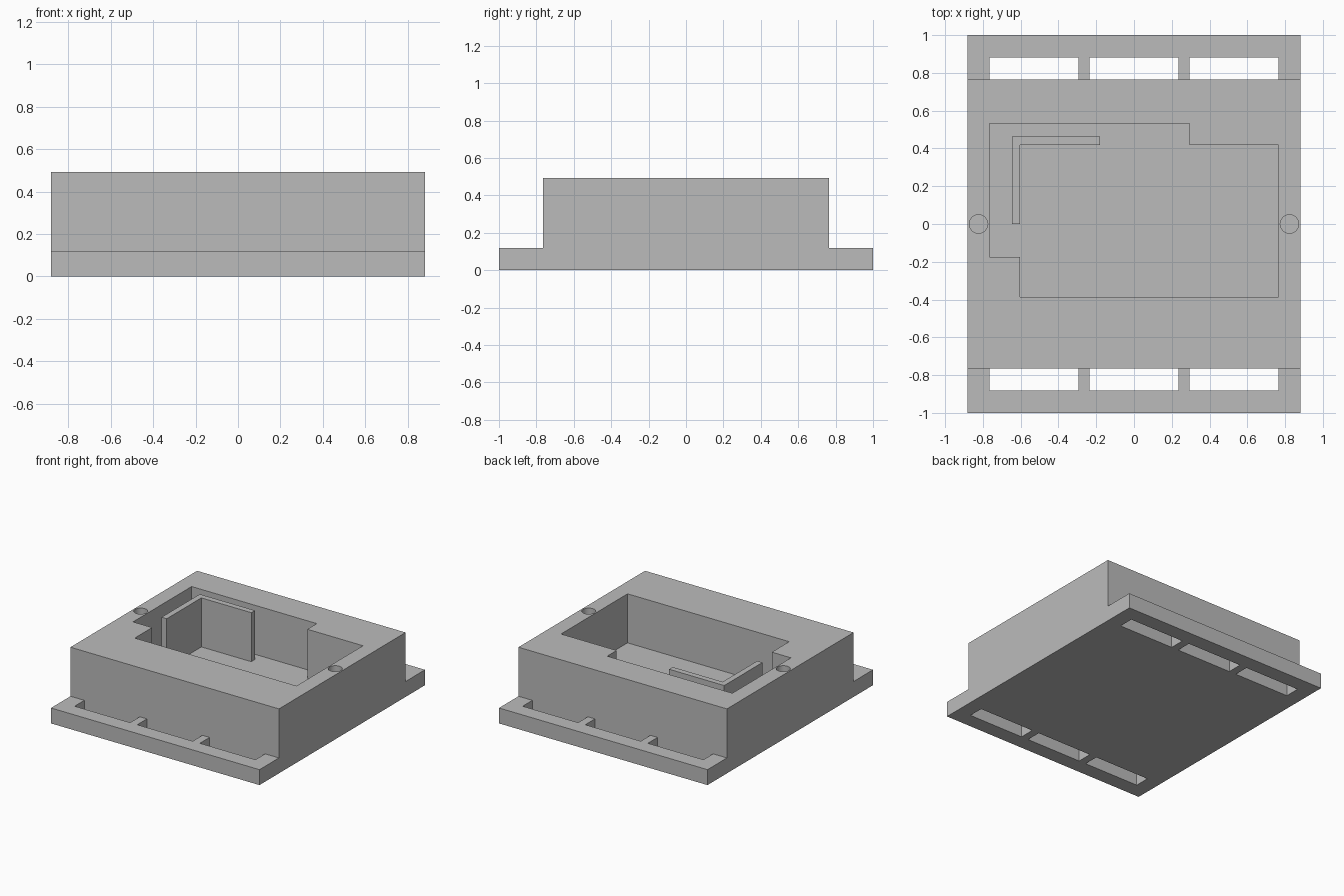
import bpy, bmesh
from math import radians, cos, sin, pi
from mathutils import Vector

default = bpy.data.objects.get("Cube")
if default:
    bpy.data.objects.remove(default, do_unlink=True)

W, L, CORE = 0.882, 1.0, 0.765     # half width, half length, half length of raised block
FLANGE, TOP = 0.118, 0.493         # flange (and pocket floor) height, full height

grey = bpy.data.materials.new("housing grey")
grey.use_nodes = True
grey.diffuse_color = (0.5, 0.5, 0.5, 1)
grey.node_tree.nodes["Principled BSDF"].inputs["Base Color"].default_value = (0.5, 0.5, 0.5, 1)


def prism(bm, outline, direction):
    """Extrude a closed outline of 3D points along a direction."""
    face = bm.faces.new([bm.verts.new(p) for p in outline])
    res = bmesh.ops.extrude_face_region(bm, geom=[face], use_keep_orig=True)
    moved = [g for g in res["geom"] if isinstance(g, bmesh.types.BMVert)]
    bmesh.ops.translate(bm, verts=moved, vec=Vector(direction))


def upright(bm, points, z0, z1):
    prism(bm, [(x, y, z0) for x, y in points], (0, 0, z1 - z0))


def finish(bm, name):
    bmesh.ops.recalc_face_normals(bm, faces=bm.faces)
    mesh = bpy.data.meshes.new(name)
    bm.to_mesh(mesh)
    bm.free()
    mesh.materials.append(grey)
    obj = bpy.data.objects.new(name, mesh)
    bpy.context.collection.objects.link(obj)
    return obj


# Housing: stepped side profile swept across the width
bm = bmesh.new()
half = [(L, 0), (L, FLANGE), (CORE, FLANGE), (CORE, TOP)]
profile = half + [(-y, z) for y, z in reversed(half)]
prism(bm, [(-W, y, z) for y, z in profile], (2 * W, 0, 0))
housing = finish(bm, "housing")

# Cutter: stepped pocket, strap slots and screw holes
bm = bmesh.new()
pocket = [(-0.765, -0.176), (-0.603, -0.176), (-0.603, -0.386), (0.765, -0.386),
          (0.765, 0.418), (0.294, 0.418), (0.294, 0.532), (-0.765, 0.532)]
upright(bm, pocket, FLANGE, TOP + 0.1)
for side in (-1, 1):
    for cx in (-0.53, 0, 0.53):
        x0, x1 = cx - 0.235, cx + 0.235
        y0, y1 = side * CORE, side * 0.882
        upright(bm, [(x0, y0), (x1, y0), (x1, y1), (x0, y1)], -0.1, FLANGE + 0.1)
    ring = [(side * 0.823 + 0.049 * cos(a * pi / 16), 0.049 * sin(a * pi / 16)) for a in range(32)]
    upright(bm, ring, FLANGE, TOP + 0.1)
cutter = finish(bm, "cutter")
cutter.hide_render = True

cut = housing.modifiers.new("cut", 'BOOLEAN')
cut.operation, cut.solver, cut.object = 'DIFFERENCE', 'EXACT', cutter
bpy.context.view_layer.objects.active = housing
housing.select_set(True)
bpy.ops.object.modifier_apply(modifier="cut")
bpy.data.objects.remove(cutter, do_unlink=True)
bpy.ops.object.shade_smooth_by_angle(angle=radians(30))

# L-shaped partition standing on the pocket floor
bm = bmesh.new()
upright(bm, [(-0.647, 0), (-0.603, 0), (-0.603, 0.418), (-0.18, 0.418),
             (-0.18, 0.462), (-0.647, 0.462)], FLANGE, TOP)
finish(bm, "partition_wall")
